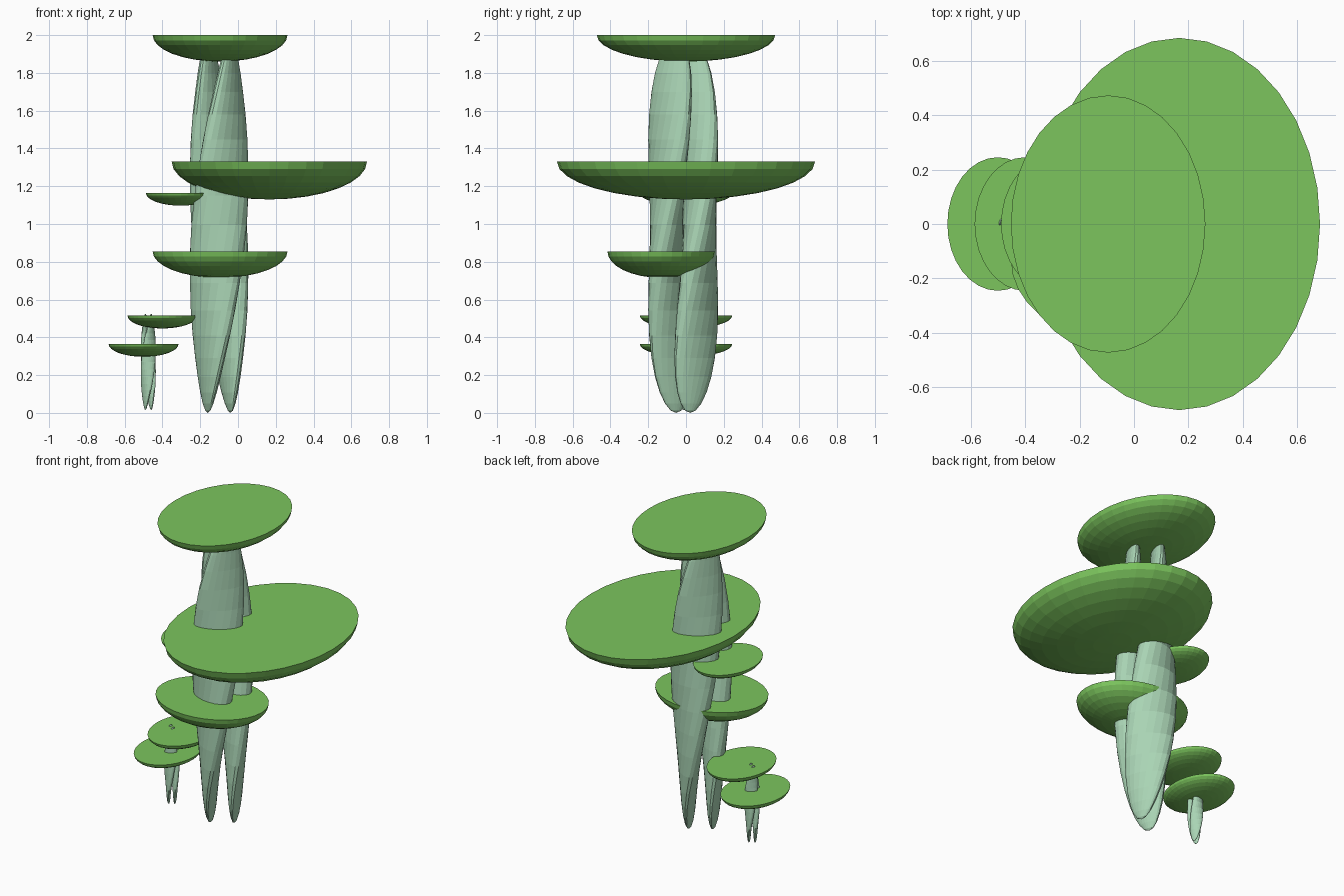
import bpy, bmesh, math
from mathutils import Matrix, Vector

if "Cube" in bpy.data.objects:
    bpy.data.objects.remove(bpy.data.objects["Cube"])

SQUASH = 0.757  # whole plant is narrower in x than in y


def material(name, rgb):
    m = bpy.data.materials.new(name)
    m.diffuse_color = (*rgb, 1)
    m.use_nodes = True
    m.node_tree.nodes["Principled BSDF"].inputs["Base Color"].default_value = m.diffuse_color
    return m


LEAF = material("leaf_green", (0.20, 0.56, 0.11))
BARK = material("pale_bark", (0.40, 0.66, 0.46))


def finish(name, bm, mat):
    bmesh.ops.recalc_face_normals(bm, faces=bm.faces)
    me = bpy.data.meshes.new(name)
    bm.to_mesh(me)
    bm.free()
    me.materials.append(mat)
    ob = bpy.data.objects.new(name, me)
    bpy.context.collection.objects.link(ob)
    return ob


# Canopy: lower half of a sphere with a flat top
def canopy(name, x, y, top, rx, ry, depth):
    bm = bmesh.new()
    bmesh.ops.create_uvsphere(bm, u_segments=32, v_segments=16, radius=1)
    bmesh.ops.delete(bm, geom=[v for v in bm.verts if v.co.z > 0.01], context='VERTS')
    bmesh.ops.holes_fill(bm, edges=[e for e in bm.edges if e.is_boundary], sides=0)
    for v in bm.verts:
        v.co = Vector((x + v.co.x * rx, y + v.co.y * ry, top + v.co.z * depth))
    finish(name, bm, LEAF)


# Trunk: two flattened spindles side by side, twisted around each other
def trunk(name, x, y, z, half, twist=math.radians(130)):
    s = half
    for side, sign in (("front", -1), ("back", 1)):
        bm = bmesh.new()
        bmesh.ops.create_uvsphere(bm, u_segments=20, v_segments=20, radius=1)
        for v in bm.verts:
            t = v.co.z
            p = Vector((v.co.x * 0.195, v.co.y * 0.088 + sign * 0.088, 0))
            p = Matrix.Rotation(t * twist / 2, 3, 'Z') @ p
            v.co = Vector((x + p.x * s * SQUASH, y + p.y * s, z + t * s))
        finish(f"{name}_{side}", bm, BARK)


# Large plant
trunk("main_trunk", -0.10, -0.015, 0.995, 0.995)
canopy("top_canopy", -0.095, 0, 2.0, 0.357, 0.472, 0.14)
canopy("wide_canopy", 0.166, 0, 1.33, 0.517, 0.683, 0.20)
canopy("side_canopy", -0.303, 0, 1.165, 0.185, 0.245, 0.068)
canopy("middle_canopy", -0.095, -0.13, 0.855, 0.357, 0.286, 0.14)

# Small plant
trunk("small_trunk", -0.475, -0.003, 0.27, 0.255)
canopy("small_upper_canopy", -0.40, 0, 0.515, 0.185, 0.245, 0.068)
canopy("small_lower_canopy", -0.50, 0, 0.365, 0.185, 0.245, 0.068)
